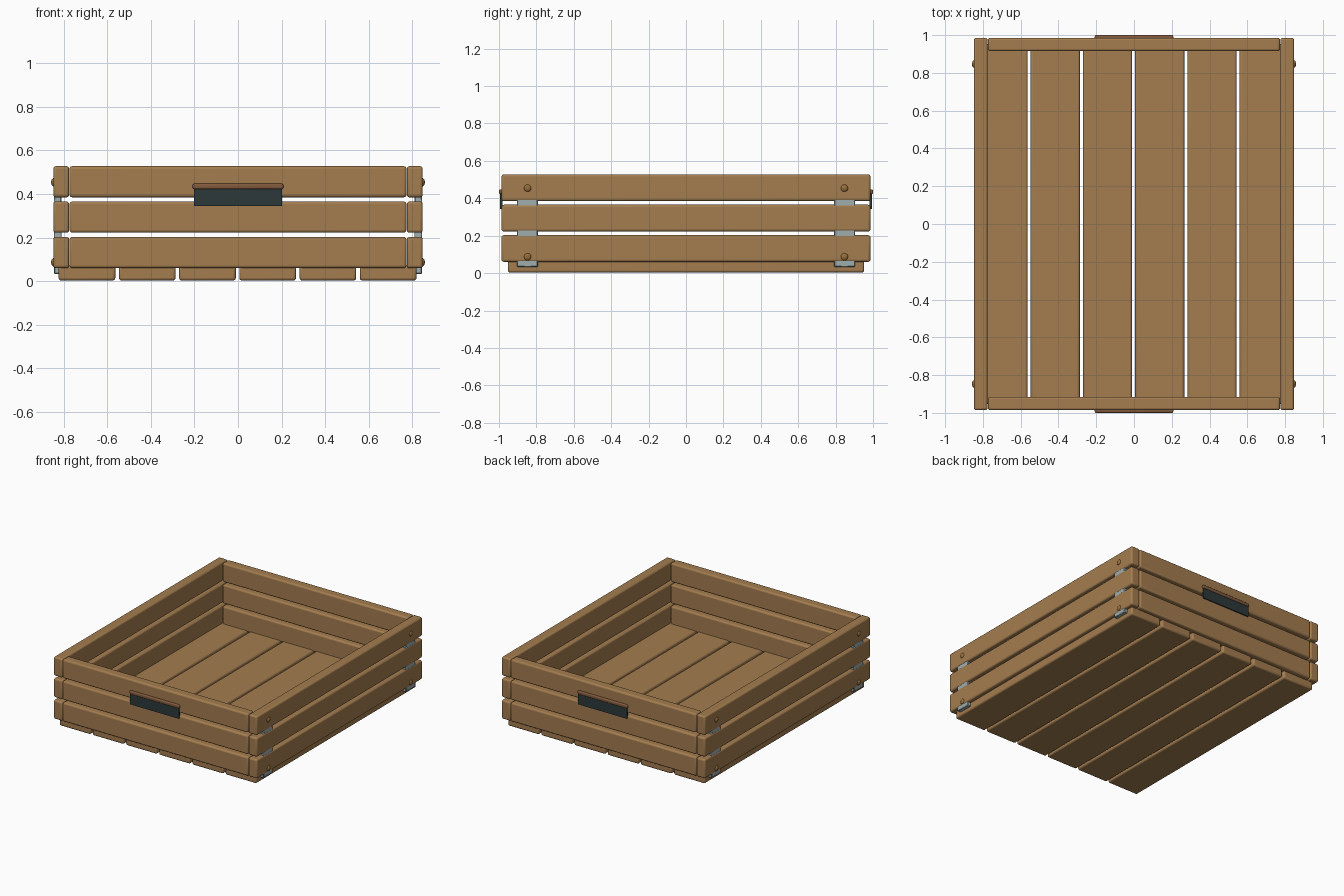
import bpy, math

if "Cube" in bpy.data.objects:
    bpy.data.objects.remove(bpy.data.objects["Cube"])


def material(name, rgb):
    m = bpy.data.materials.new(name)
    m.diffuse_color = (*rgb, 1)
    m.use_nodes = True
    m.node_tree.nodes["Principled BSDF"].inputs["Base Color"].default_value = m.diffuse_color
    return m


WOOD = material("wood", (0.37, 0.205, 0.08))
LIP = material("lip_wood", (0.22, 0.10, 0.045))
STEEL = material("steel", (0.35, 0.42, 0.43))
DARK = material("dark_metal", (0.025, 0.04, 0.042))
BRASS = material("brass", (0.30, 0.155, 0.04))


def box(name, lo, hi, mat, bevel=0.012, segments=3):
    """Rounded box between two opposite corners."""
    bpy.ops.mesh.primitive_cube_add(size=1, location=[(a + b) / 2 for a, b in zip(lo, hi)])
    ob = bpy.context.object
    ob.name = name
    ob.scale = [b - a for a, b in zip(lo, hi)]
    bpy.ops.object.transform_apply(location=False, rotation=False, scale=True)
    ob.data.materials.append(mat)
    if bevel:
        mod = ob.modifiers.new("bevel", 'BEVEL')
        mod.width, mod.segments = bevel, segments
        bpy.ops.object.shade_smooth_by_angle(angle=math.radians(40))
    return ob


def span(sign, a, b):
    """Order a mirrored interval."""
    return sorted((sign * a, sign * b))


# floor boards
for i in range(6):
    x = (i - 2.5) * 0.2765 - 0.002
    box("floor_board", (x - 0.13, -0.953, 0.003), (x + 0.13, 0.953, 0.072), WOOD)

# wall slats, three rows on each side
for row in range(3):
    z0 = 0.06 + row * 0.1625
    z1 = z0 + 0.143
    for s in (-1, 1):
        x0, x1 = span(s, 0.775, 0.848)
        box("side_slat", (x0, -0.986, z0), (x1, 0.986, z1), WOOD)
        y0, y1 = span(s, 0.915, 0.986)
        box("end_slat", (-0.773, y0, z0), (0.773, y1, z1), WOOD)

for sx in (-1, 1):
    for sy in (-1, 1):
        # metal strap joining the side slats
        x0, x1 = span(sx, 0.81, 0.845)
        y0, y1 = span(sy, 0.792, 0.904)
        box("corner_strap", (x0, y0, 0.033), (x1, y1, 0.49), STEEL, 0.004, 1)
        # domed screw heads
        for z in (0.087, 0.454):
            bpy.ops.mesh.primitive_uv_sphere_add(segments=16, ring_count=8, radius=0.02,
                                                 location=(sx * 0.845, sy * 0.847, z))
            screw = bpy.context.object
            screw.name = "screw_head"
            screw.scale.x = 0.65
            screw.data.materials.append(BRASS)
            bpy.ops.object.shade_smooth()

# handles on both ends: dark plate with a wooden lip
for s in (-1, 1):
    y0, y1 = span(s, 0.98, 0.994)
    box("handle_plate", (-0.203, y0, 0.344), (0.203, y1, 0.43), DARK, 0)
    y0, y1 = span(s, 0.975, 1.0)
    box("handle_lip", (-0.208, y0, 0.422), (0.208, y1, 0.448), LIP, 0.008, 3)
